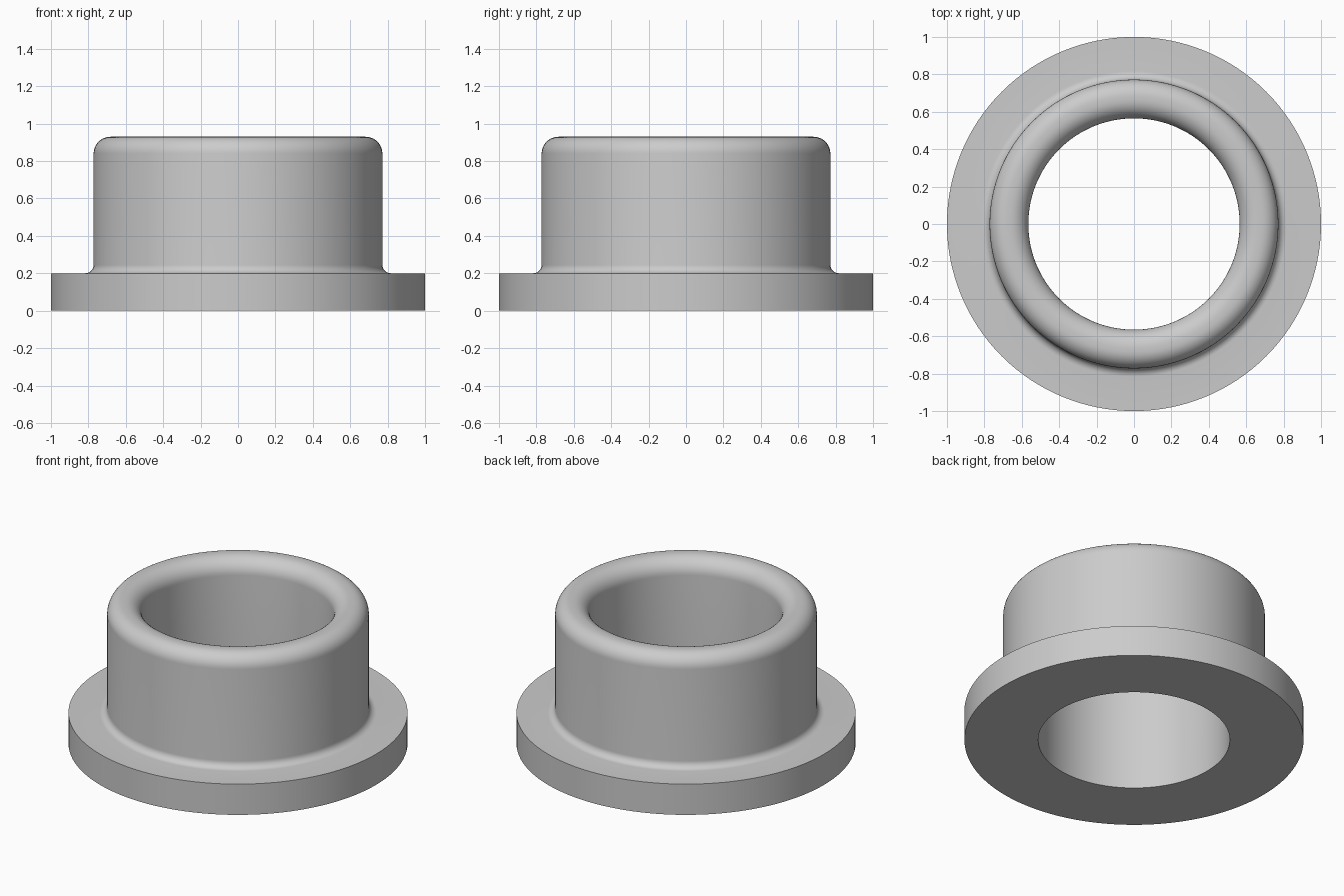
import bpy
import bmesh
from math import cos, sin, radians, tau

SEGMENTS = 128
BORE, SLEEVE, FLANGE = 0.565, 0.772, 1.0
FLANGE_TOP, HEIGHT = 0.2, 0.93
INNER_ROUND, OUTER_ROUND, FILLET = 0.1, 0.09, 0.045

default = bpy.data.objects.get("Cube")
if default:
    bpy.data.objects.remove(default, do_unlink=True)


def arc(cx, cz, radius, start, end, steps):
    """Points (radius, height) along an arc, angles in degrees."""
    angles = [radians(start + (end - start) * i / steps) for i in range(steps + 1)]
    return [(cx + radius * cos(a), cz + radius * sin(a)) for a in angles]


def lathe(name, profile, material):
    """Revolve a closed profile about the z axis."""
    bm = bmesh.new()
    rings = []
    for r, z in profile:
        rings.append([bm.verts.new((r * cos(tau * i / SEGMENTS), r * sin(tau * i / SEGMENTS), z))
                      for i in range(SEGMENTS)])
    for a, b in zip(rings, rings[1:] + rings[:1]):
        for i in range(SEGMENTS):
            j = (i + 1) % SEGMENTS
            bm.faces.new((a[i], a[j], b[j], b[i]))
    bmesh.ops.recalc_face_normals(bm, faces=bm.faces)
    mesh = bpy.data.meshes.new(name)
    bm.to_mesh(mesh)
    bm.free()
    mesh.materials.append(material)
    obj = bpy.data.objects.new(name, mesh)
    bpy.context.collection.objects.link(obj)
    return obj


# Plain grey metal
grey = bpy.data.materials.new("light_grey")
grey.use_nodes = True
grey.diffuse_color = (0.6, 0.6, 0.6, 1)
grey.node_tree.nodes["Principled BSDF"].inputs["Base Color"].default_value = (0.6, 0.6, 0.6, 1)

# Cross-section: flange, root fillet, sleeve with rounded rim, straight bore
profile = [(BORE, 0), (FLANGE, 0), (FLANGE, FLANGE_TOP)]
profile += arc(SLEEVE + FILLET, FLANGE_TOP + FILLET, FILLET, 270, 180, 8)
profile += arc(SLEEVE - OUTER_ROUND, HEIGHT - OUTER_ROUND, OUTER_ROUND, 0, 90, 10)
profile += arc(BORE + INNER_ROUND, HEIGHT - INNER_ROUND, INNER_ROUND, 90, 180, 10)
bushing = lathe("flanged_bushing", profile, grey)

# Smooth shading with crisp flange and bore edges
bpy.ops.object.select_all(action='DESELECT')
bushing.select_set(True)
bpy.context.view_layer.objects.active = bushing
bpy.ops.object.shade_smooth_by_angle(angle=radians(35))
